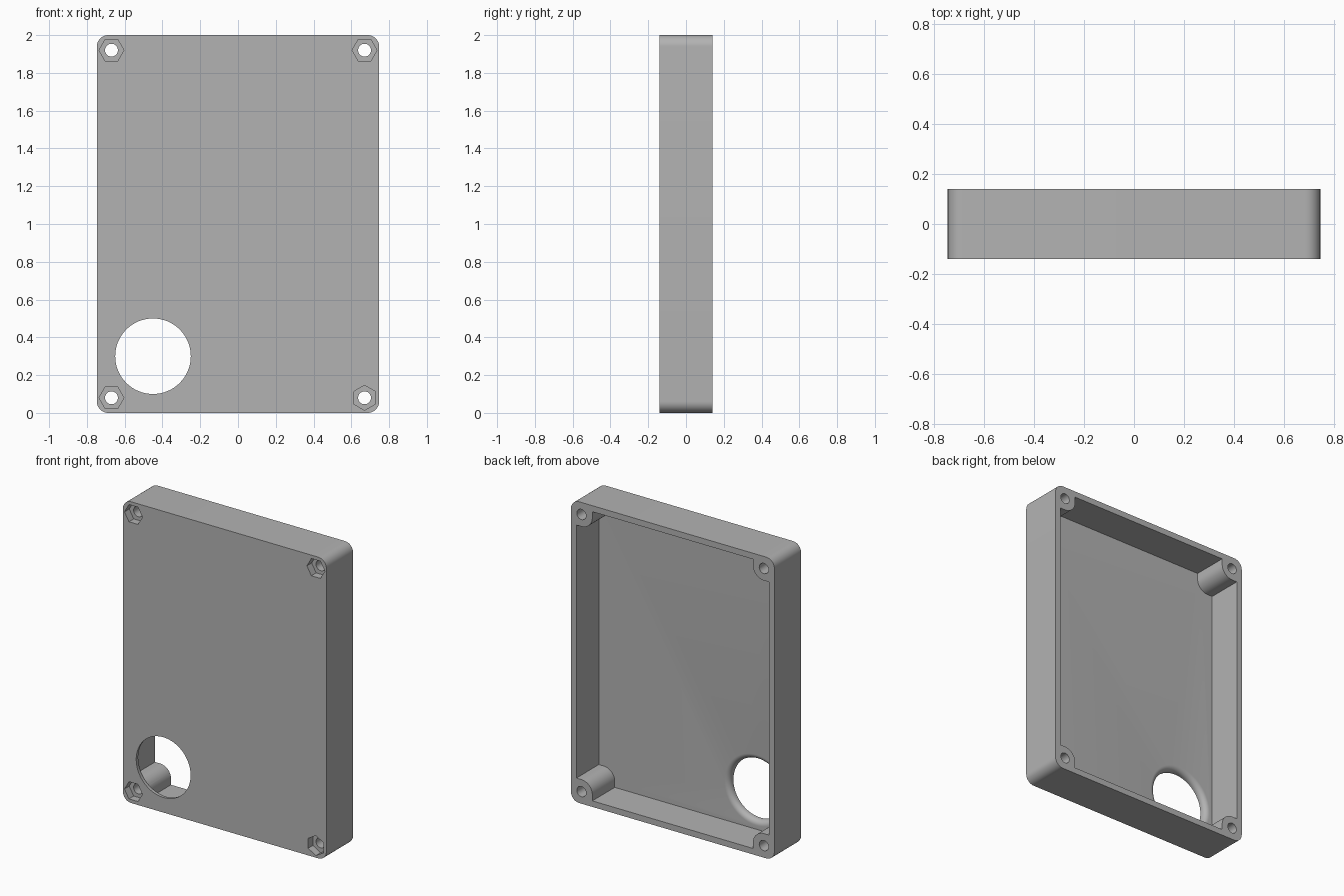
import bpy
import bmesh
from math import cos, sin, pi, radians
from mathutils import Matrix, Vector

HALF_W, HEIGHT, HALF_D = 0.747, 2.0, 0.14
WALL, FLOOR = 0.04, 0.045
CORNER_R, BOSS_R = 0.06, 0.08
SCREW_X, SCREW_Z = 0.67, 0.92      # offsets from the centre of the face
FLOOR_Y = -HALF_D + FLOOR
MID = HEIGHT / 2

cube = bpy.data.objects.get("Cube")
if cube:
    bpy.data.objects.remove(cube)

grey = bpy.data.materials.new("plain grey")
grey.use_nodes = True
COLOUR = (0.45, 0.45, 0.45, 1)
grey.diffuse_color = COLOUR
grey.node_tree.nodes["Principled BSDF"].inputs["Base Color"].default_value = COLOUR


def new_object(name, bm):
    bmesh.ops.recalc_face_normals(bm, faces=bm.faces)
    mesh = bpy.data.meshes.new(name)
    bm.to_mesh(mesh)
    bm.free()
    mesh.materials.append(grey)
    obj = bpy.data.objects.new(name, mesh)
    bpy.context.collection.objects.link(obj)
    return obj


def prism(name, outline, y0, y1):
    """Extrude an (x, z) outline along y."""
    bm = bmesh.new()
    face = bm.faces.new([bm.verts.new((x, y0, z)) for x, z in outline])
    out = bmesh.ops.extrude_face_region(bm, geom=[face])
    verts = [v for v in out["geom"] if isinstance(v, bmesh.types.BMVert)]
    bmesh.ops.translate(bm, verts=verts, vec=(0, y1 - y0, 0))
    return new_object(name, bm)


def arc(cx, cz, r, start, end, steps):
    angles = [radians(start + (end - start) * i / steps) for i in range(steps + 1)]
    return [(cx + r * cos(a), cz + r * sin(a)) for a in angles]


def ring(cx, cz, r, sides, start=0):
    return arc(cx, cz, r, start, start + 360, sides)[:-1]


def cut(target, cutter):
    mod = target.modifiers.new("cut", "BOOLEAN")
    mod.operation, mod.solver, mod.object = "DIFFERENCE", "EXACT", cutter
    bpy.context.view_layer.objects.active = target
    bpy.ops.object.modifier_apply(modifier=mod.name)
    bpy.data.objects.remove(cutter)


# Corners in counter-clockwise order, with the quadrant's start angle
CORNERS = [(1, 1, 0), (-1, 1, 90), (-1, -1, 180), (1, -1, 270)]

# Outer block with rounded vertical corners
outline = []
for sx, sz, a in CORNERS:
    outline += arc(sx * (HALF_W - CORNER_R), MID + sz * (MID - CORNER_R),
                   CORNER_R, a, a + 90, 12)
case = prism("enclosure_shell", outline, -HALF_D, HALF_D)

# Cavity open at the back, leaving a rounded screw boss in each corner
cavity = []
for sx, sz, a in CORNERS:
    boss = arc(sx * SCREW_X, MID + sz * SCREW_Z, BOSS_R, a + 270, a + 180, 12)
    wall_x, wall_z = sx * (HALF_W - WALL), MID + sz * (MID - WALL)
    if sx * sz > 0:
        cavity += [(wall_x, boss[0][1])] + boss + [(boss[-1][0], wall_z)]
    else:
        cavity += [(boss[0][0], wall_z)] + boss + [(wall_x, boss[-1][1])]
cut(case, prism("cavity_cutter", cavity, FLOOR_Y, HALF_D + 0.1))

# Screw holes and hexagonal nut pockets
for sx, sz, a in CORNERS:
    x, z = sx * SCREW_X, MID + sz * SCREW_Z
    cut(case, prism("screw_cutter", ring(x, z, 0.034, 32), -0.3, 0.3))
    turn = 30 if (sx, sz) == (1, -1) else 0
    cut(case, prism("nut_cutter", ring(x, z, 0.066, 6, turn), -0.3, -HALF_D + 0.05))

# Large round opening, flared towards the inside of the floor
FLARE = 0.035
profile = [(0, -0.3), (0.2, -0.3)]
profile += arc(0.2 + FLARE, FLOOR_Y - FLARE, FLARE, 180, 90, 8)
profile += [(0.2 + FLARE, FLOOR_Y + 0.001), (0, FLOOR_Y + 0.001)]
bm = bmesh.new()
points = [bm.verts.new((r, y, 0)) for r, y in profile]
edges = [bm.edges.new(pair) for pair in zip(points, points[1:])]
bmesh.ops.spin(bm, geom=points + edges, cent=(0, 0, 0), axis=(0, 1, 0),
               angle=2 * pi, steps=64, use_merge=True)
bmesh.ops.remove_doubles(bm, verts=bm.verts, dist=0.0001)
bmesh.ops.transform(bm, matrix=Matrix.Translation(Vector((-0.45, 0, 0.3))), verts=bm.verts)
cut(case, new_object("opening_cutter", bm))

# Smooth curved walls, keep edges sharp
bpy.ops.object.select_all(action="DESELECT")
case.select_set(True)
bpy.context.view_layer.objects.active = case
bpy.ops.object.shade_smooth_by_angle(angle=radians(30))
